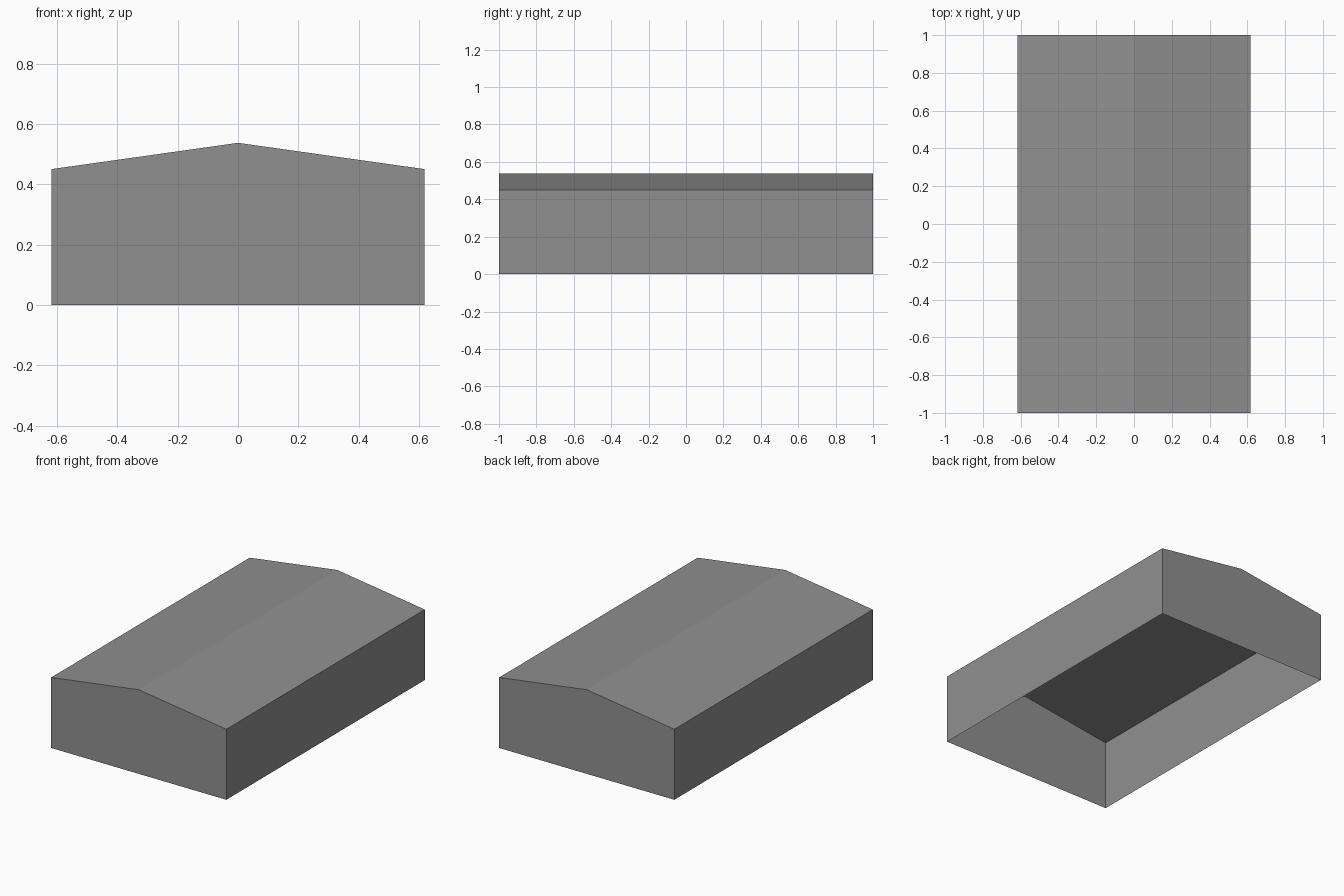
import bpy, bmesh

if "Cube" in bpy.data.objects:
    bpy.data.objects.remove(bpy.data.objects["Cube"])

HALF_W, HALF_L = 0.618, 1.0
EAVE, RIDGE = 0.45, 0.537

# Single flat colour
grey = bpy.data.materials.new("mid grey")
grey.diffuse_color = (0.28, 0.28, 0.28, 1.0)
grey.use_nodes = True
grey.node_tree.nodes["Principled BSDF"].inputs["Base Color"].default_value = grey.diffuse_color

# Gabled cross-section, extruded from front to back
profile = [(-HALF_W, 0), (HALF_W, 0), (HALF_W, EAVE), (0, RIDGE), (-HALF_W, EAVE)]
bm = bmesh.new()
front = bm.faces.new([bm.verts.new((x, -HALF_L, z)) for x, z in profile])
ext = bmesh.ops.extrude_face_region(bm, geom=[front], use_keep_orig=True)
back_verts = [g for g in ext["geom"] if isinstance(g, bmesh.types.BMVert)]
bmesh.ops.translate(bm, verts=back_verts, vec=(0, 2 * HALF_L, 0))
bmesh.ops.recalc_face_normals(bm, faces=bm.faces)

# Open underside: the shell has no floor
floor = [f for f in bm.faces if all(v.co.z < 0.001 for v in f.verts)]
bmesh.ops.delete(bm, geom=floor, context='FACES_ONLY')

mesh = bpy.data.meshes.new("gabled_shell")
bm.to_mesh(mesh)
bm.free()
mesh.materials.append(grey)
shell = bpy.data.objects.new("gabled_shell", mesh)
bpy.context.collection.objects.link(shell)
